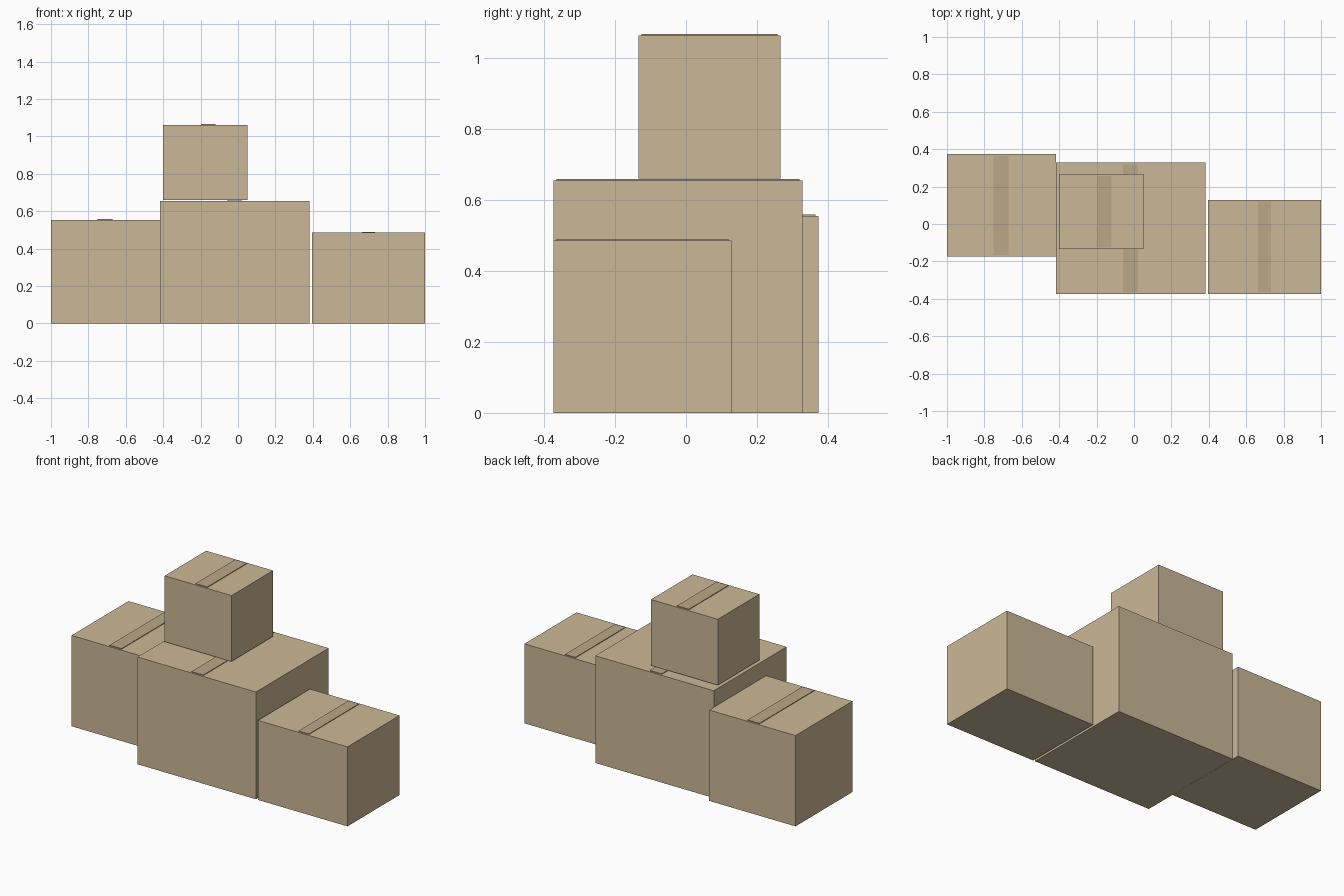
import bpy

if "Cube" in bpy.data.objects:
    bpy.data.objects.remove(bpy.data.objects["Cube"])


def material(name, rgb):
    mat = bpy.data.materials.new(name)
    mat.diffuse_color = (*rgb, 1)
    mat.use_nodes = True
    mat.node_tree.nodes["Principled BSDF"].inputs["Base Color"].default_value = mat.diffuse_color
    return mat


cardboard = material("cardboard", (0.60, 0.48, 0.31))
tape_mat = material("tape", (0.50, 0.39, 0.25))


def block(name, lo, hi, mat):
    """Box spanning two opposite corners."""
    centre = [(a + b) / 2 for a, b in zip(lo, hi)]
    size = [b - a for a, b in zip(lo, hi)]
    bpy.ops.mesh.primitive_cube_add(size=1, location=centre)
    obj = bpy.context.object
    obj.name = name
    obj.scale = size
    bpy.ops.object.transform_apply(location=False, rotation=False, scale=True)
    obj.data.materials.append(mat)


def carton(name, lo, hi, tape_x, tape_width):
    """Closed carton with a thin strip of tape along its top."""
    block(name, lo, hi, cardboard)
    top = hi[2]
    block(name + "_tape",
          (tape_x - tape_width / 2, lo[1] + 0.009, top - 0.001),
          (tape_x + tape_width / 2, hi[1] - 0.009, top + 0.004), tape_mat)


# Three cartons on the floor
carton("left_box", (-1.0, -0.175, 0), (-0.418, 0.373, 0.554), -0.71, 0.08)
carton("middle_box", (-0.417, -0.373, 0), (0.382, 0.328, 0.654), -0.019, 0.08)
carton("right_box", (0.396, -0.373, 0), (1.0, 0.128, 0.485), 0.698, 0.07)

# Small carton stacked on the middle one
carton("top_box", (-0.401, -0.134, 0.66), (0.05, 0.266, 1.062), -0.159, 0.08)
